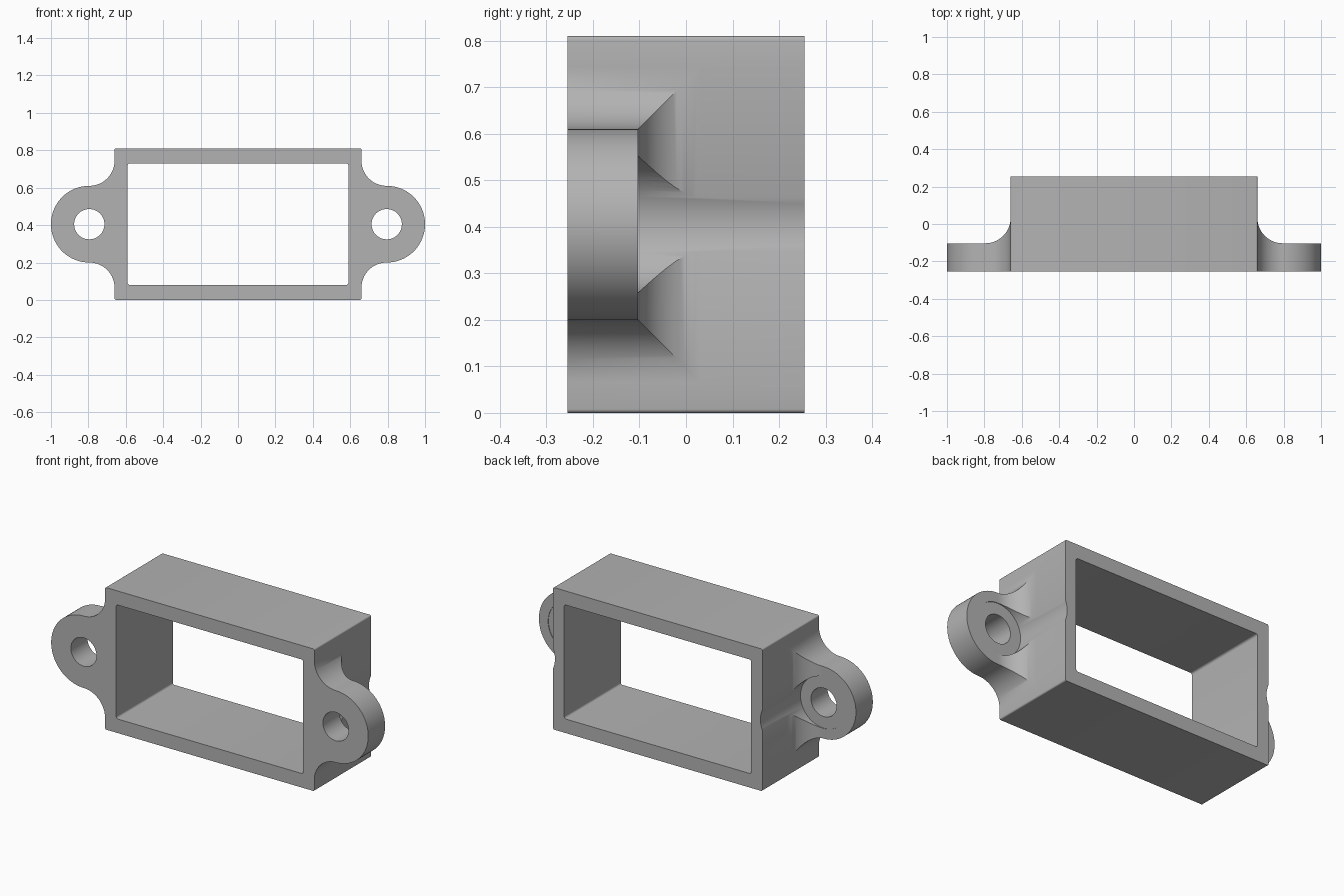
import bpy, bmesh, math
from mathutils import Vector

cube = bpy.data.objects.get("Cube")
if cube:
    bpy.data.objects.remove(cube, do_unlink=True)

HALF_W, HEIGHT, HALF_D = 0.66, 0.81, 0.255
MID = HEIGHT / 2
EAR_X, EAR_R = 0.795, 0.205
FILLET = EAR_X - HALF_W
EAR_BACK = -0.103

grey = bpy.data.materials.new("plain_grey")
grey.use_nodes = True
colour = (0.45, 0.45, 0.45, 1)
grey.diffuse_color = colour
grey.node_tree.nodes["Principled BSDF"].inputs["Base Color"].default_value = colour


def arc(cx, cy, r, start, end, steps):
    angles = [math.radians(start + (end - start) * i / steps) for i in range(steps + 1)]
    return [(cx + r * math.cos(a), cy + r * math.sin(a)) for a in angles]


def prism(name, points, place, sweep):
    """Extrude a 2D outline; place maps each point into space."""
    bm = bmesh.new()
    face = bm.faces.new([bm.verts.new(place(*p)) for p in points])
    moved = bmesh.ops.extrude_face_region(bm, geom=[face])["geom"]
    bmesh.ops.translate(bm, vec=Vector(sweep),
                        verts=[v for v in moved if isinstance(v, bmesh.types.BMVert)])
    bmesh.ops.remove_doubles(bm, verts=bm.verts, dist=1e-5)
    bmesh.ops.recalc_face_normals(bm, faces=bm.faces)
    mesh = bpy.data.meshes.new(name)
    bm.to_mesh(mesh)
    bm.free()
    obj = bpy.data.objects.new(name, mesh)
    bpy.context.collection.objects.link(obj)
    mesh.materials.append(grey)
    return obj


def along_y(name, points, y0, y1):
    return prism(name, points, lambda x, z: (x, y0, z), (0, y1 - y0, 0))


def rounded_rect(half_w, half_h, r):
    pts = []
    for k, (sx, sz) in enumerate([(1, 1), (-1, 1), (-1, -1), (1, -1)]):
        pts += arc(sx * (half_w - r), MID + sz * (half_h - r), r, 90 * k, 90 * k + 90, 5)
    return pts


# Front outline: box with filleted ears, mirrored up-down and left-right
quarter = arc(HALF_W - 0.008, HEIGHT - 0.008, 0.008, 90, 0, 4)
quarter += arc(EAR_X, MID + EAR_R + FILLET, FILLET, 180, 270, 24)
quarter += arc(EAR_X, MID, EAR_R, 90, 0, 32)[1:]
right_half = quarter + [(x, HEIGHT - z) for x, z in reversed(quarter[:-1])]
outline = right_half + [(-x, z) for x, z in reversed(right_half)]
housing = along_y("mounting_frame", outline, -HALF_D, HALF_D)

# Window through the middle
cutters = [along_y("window_cutter", rounded_rect(0.59, 0.325, 0.012), -0.4, 0.4)]

for side, s in (("left", 1), ("right", -1)):
    # Clearance behind the ear, with a curved root against the box
    curve = arc(EAR_X, EAR_BACK + FILLET, FILLET, 180, 270, 24)
    profile = [(HALF_W, 0.4)] + curve + [(1.2, EAR_BACK), (1.2, 0.4)]
    cutters.append(prism(side + "_clearance_cutter", profile,
                         lambda x, y: (s * x, y, -0.2), (0, 0, 1.2)))
    # Screw head channel and screw hole
    cutters.append(along_y(side + "_channel_cutter",
                           arc(s * EAR_X, MID, 0.147, 0, 354, 59), EAR_BACK - 0.003, 0.4))
    cutters.append(along_y(side + "_hole_cutter",
                           arc(s * EAR_X, MID, 0.081, 0, 352.5, 47), -0.4, 0.4))

for cutter in cutters:
    mod = housing.modifiers.new(cutter.name, 'BOOLEAN')
    mod.operation, mod.solver, mod.object = 'DIFFERENCE', 'EXACT', cutter

# Apply the cuts, then drop the helpers
bpy.ops.object.select_all(action='DESELECT')
bpy.context.view_layer.objects.active = housing
housing.select_set(True)
for mod in list(housing.modifiers):
    bpy.ops.object.modifier_apply(modifier=mod.name)
for cutter in cutters:
    bpy.data.objects.remove(cutter, do_unlink=True)
bpy.ops.object.shade_smooth_by_angle(angle=math.radians(30))
